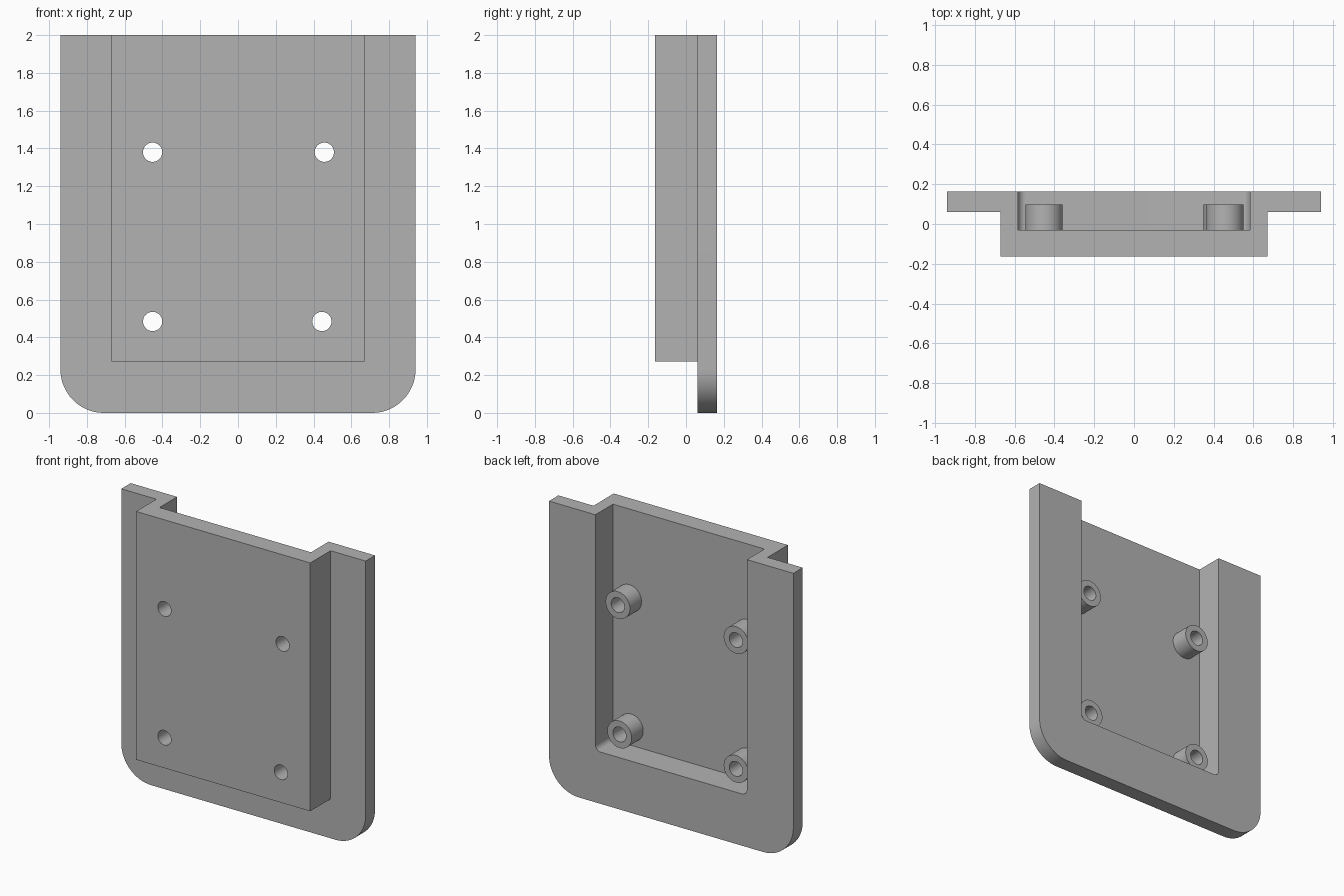
import bpy, bmesh
from math import pi, sin, cos

cube = bpy.data.objects.get("Cube")
if cube:
    bpy.data.objects.remove(cube, do_unlink=True)

grey = bpy.data.materials.new("plain grey")
grey.use_nodes = True
colour = (0.45, 0.45, 0.45, 1)
grey.diffuse_color = colour
grey.node_tree.nodes["Principled BSDF"].inputs["Base Color"].default_value = colour


def prism(name, outline, y0, y1):
    """Extrude an x-z outline from y0 to y1."""
    bm = bmesh.new()
    face = bm.faces.new([bm.verts.new((x, y0, z)) for x, z in outline])
    ext = bmesh.ops.extrude_face_region(bm, geom=[face])
    moved = [v for v in ext["geom"] if isinstance(v, bmesh.types.BMVert)]
    bmesh.ops.translate(bm, verts=moved, vec=(0, y1 - y0, 0))
    bmesh.ops.recalc_face_normals(bm, faces=bm.faces)
    mesh = bpy.data.meshes.new(name)
    bm.to_mesh(mesh)
    bm.free()
    mesh.materials.append(grey)
    obj = bpy.data.objects.new(name, mesh)
    bpy.context.collection.objects.link(obj)
    return obj


def arc(cx, cz, r, start, end, steps):
    angles = [start + (end - start) * i / steps for i in range(steps + 1)]
    return [(cx + r * cos(a), cz + r * sin(a)) for a in angles]


def tray_outline(half, bottom, top, r):
    """Rectangle with rounded lower corners."""
    lower = []
    if r:
        lower += arc(r - half, bottom + r, r, pi, 1.5 * pi, 16)
        lower += arc(half - r, bottom + r, r, 1.5 * pi, 2 * pi, 16)
    else:
        lower = [(-half, bottom), (half, bottom)]
    return lower + [(half, top), (-half, top)]


def circle(x, z, r):
    return arc(x, z, r, 0, 2 * pi, 48)[:-1]


def combine(target, tool, operation):
    """Apply a boolean and discard the tool."""
    mod = target.modifiers.new(operation, "BOOLEAN")
    mod.operation = operation
    mod.solver = "EXACT"
    mod.object = tool
    bpy.context.view_layer.objects.active = target
    bpy.ops.object.modifier_apply(modifier=mod.name)
    bpy.data.objects.remove(tool, do_unlink=True)


# Flange plate with the raised box and its open-topped pocket
body = prism("mounting_tray", tray_outline(0.94, 0, 2, 0.23), 0.06, 0.163)
combine(body, prism("front_box", tray_outline(0.67, 0.273, 2, 0), -0.163, 0.1), "UNION")
combine(body, prism("pocket", tray_outline(0.583, 0.36, 2.2, 0.04), -0.03, 0.3), "DIFFERENCE")

# Standoffs with through holes
centres = [(-0.452, 1.38), (0.457, 1.38), (-0.452, 0.484), (0.444, 0.484)]
for x, z in centres:
    combine(body, prism("standoff", circle(x, z, 0.094), -0.08, 0.097), "UNION")
for x, z in centres:
    combine(body, prism("screw_hole", circle(x, z, 0.051), -0.3, 0.3), "DIFFERENCE")

# Smooth the round parts, keep edges crisp
bpy.ops.object.select_all(action="DESELECT")
body.select_set(True)
bpy.context.view_layer.objects.active = body
bpy.ops.object.shade_smooth_by_angle(angle=pi / 6)
